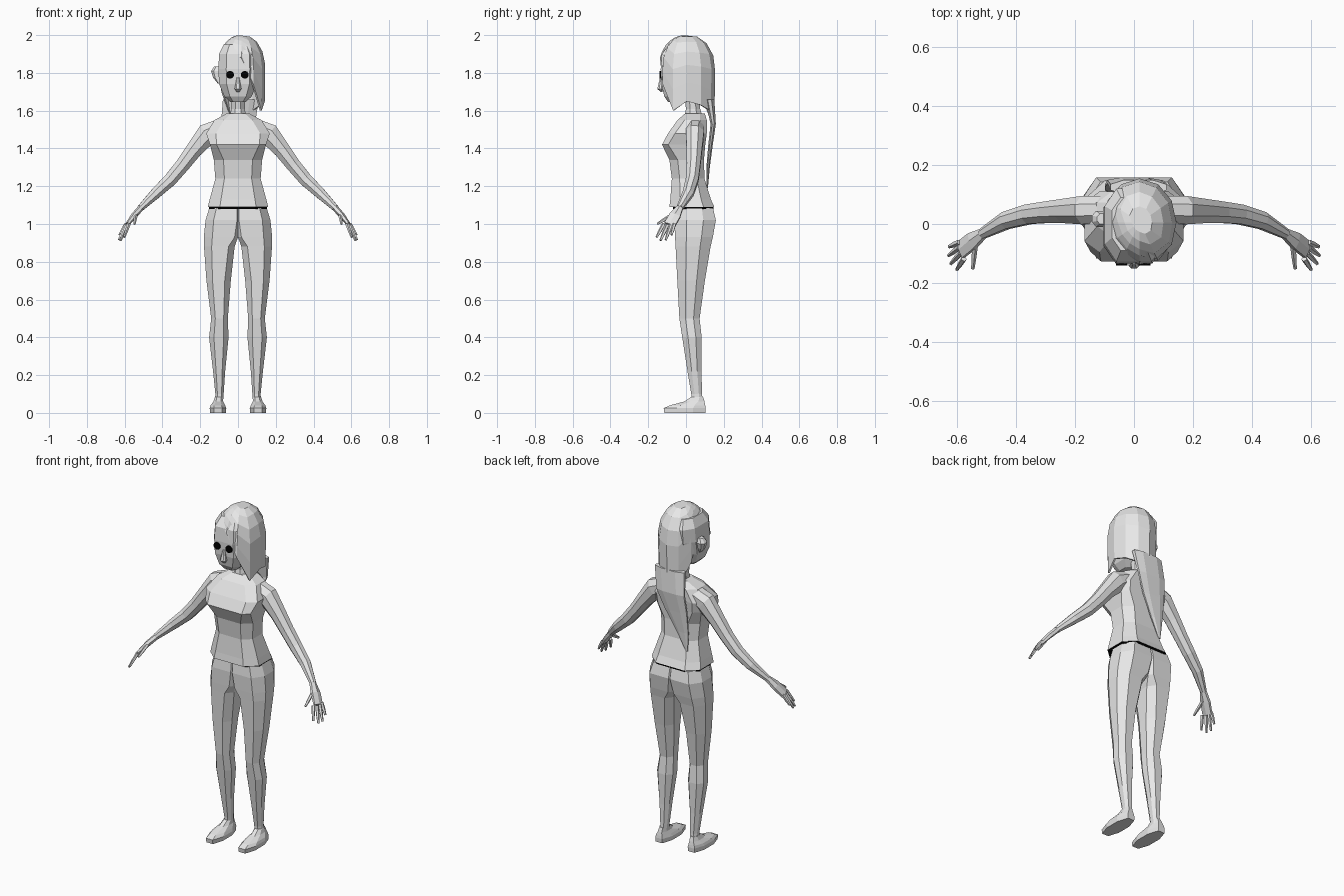
import bpy, bmesh, math
from mathutils import Vector

if "Cube" in bpy.data.objects:
    bpy.data.objects.remove(bpy.data.objects["Cube"])


def material(name, v):
    m = bpy.data.materials.new(name)
    m.diffuse_color = (v, v, v, 1)
    m.use_nodes = True
    m.node_tree.nodes["Principled BSDF"].inputs["Base Color"].default_value = m.diffuse_color
    return m


GREY = material("plain grey", 0.8)
BLACK = material("black", 0.0)


def finish(name, bm, mat=GREY):
    bmesh.ops.recalc_face_normals(bm, faces=bm.faces[:])
    me = bpy.data.meshes.new(name)
    bm.to_mesh(me)
    bm.free()
    me.materials.append(mat)
    ob = bpy.data.objects.new(name, me)
    bpy.context.collection.objects.link(ob)
    return ob


def loft(name, rings, mat=GREY, side=1, caps=True):
    """Skin a list of closed rings; side=-1 mirrors in x."""
    bm = bmesh.new()
    loops = [[bm.verts.new((p[0] * side, p[1], p[2])) for p in r] for r in rings]
    n = len(loops[0])
    for a, b in zip(loops, loops[1:]):
        for i in range(n):
            j = (i + 1) % n
            bm.faces.new((a[i], a[j], b[j], b[i]))
    if caps:
        bm.faces.new(loops[0])
        bm.faces.new(loops[-1])
    return finish(name, bm, mat)


def octa(z, x0, x1, y0, y1, c0=.25, c1=.25, cy=.3):
    """Level eight-sided ring; c0 and c1 are the corner cuts at x0 and x1."""
    w, d = x1 - x0, y1 - y0
    k0, k1 = min(cy, c0 * 1.2) * d, min(cy, c1 * 1.2) * d
    return [(x0, y0 + k0, z), (x0 + c0 * w, y0, z), (x1 - c1 * w, y0, z),
            (x1, y0 + k1, z), (x1, y1 - k1, z), (x1 - c1 * w, y1, z),
            (x0 + c0 * w, y1, z), (x0, y1 - k0, z)]


def tube(name, path, side, n=8):
    """Tube along (x, y, z, half width in y, half thickness)."""
    pts = [Vector(p[:3]) for p in path]
    rings = []
    for i, p in enumerate(path):
        t = (pts[min(i + 1, len(pts) - 1)] - pts[max(i - 1, 0)]).normalized()
        u = Vector((0, 1, 0))
        u = (u - t * u.dot(t)).normalized()
        v = t.cross(u)
        rings.append([pts[i] + u * p[3] * math.cos(a) + v * p[4] * math.sin(a)
                      for a in [math.tau * (k + .5) / n for k in range(n)]])
    return loft(name, rings, GREY, side)


def sym(z, hw, y0, y1, c=.2):
    return octa(z, -hw, hw, y0, y1, c, c)


# Shirt with a black underside
shirt = loft("shirt", [sym(*r) for r in [
    (1.09, .16, -.088, .15), (1.13, .15, -.083, .132), (1.24, .12, -.075, .098),
    (1.34, .128, -.088, .095), (1.42, .148, -.127, .102, .12),
    (1.48, .168, -.095, .11, .15), (1.55, .125, -.045, .11), (1.585, .06, -.005, .10)]])
shirt.data.materials.append(BLACK)
for f in shirt.data.polygons:
    if f.normal.z < -.9 and f.center.z < 1.1:
        f.material_index = 1

# Black waistband
loft("waistband", [sym(z, .153, -.068, .146) for z in (1.08, 1.091)], BLACK)

# Neck and head
loft("neck", [sym(1.56, .045, -.01, .09, .3), sym(1.61, .036, .0, .075, .3),
              sym(1.69, .036, -.01, .07, .3)])
loft("head", [sym(*r) for r in [
    (1.645, .04, -.095, .0), (1.675, .072, -.115, .05), (1.74, .1, -.13, .09),
    (1.82, .104, -.134, .115), (1.90, .1, -.128, .12), (1.95, .075, -.09, .09)]])
loft("nose", [octa(1.70, -.008, .008, -.135, -.125), octa(1.715, -.018, .018, -.152, -.12),
              octa(1.775, -.007, .007, -.138, -.12)])
loft("ear", [octa(1.745, -.108, -.09, -.01, .02), octa(1.775, -.132, -.09, -.01, .035),
             octa(1.81, -.142, -.09, -.01, .045), octa(1.835, -.125, -.09, .0, .035)])

# Eyes
for x in (-.042, .036):
    bm = bmesh.new()
    bmesh.ops.create_cone(bm, cap_ends=True, segments=10, radius1=.021, radius2=.021, depth=.009)
    for v in bm.verts:
        v.co = Vector((v.co.x + x, -.136 + v.co.z, v.co.y + 1.79))
    finish("eye", bm, BLACK)

# Swept hair shell: each column around the head stops at its own height
ENDS = [1.65, 1.63, 1.60, 1.57, 1.57, 1.70, 1.89, 1.91, 1.91, 1.88, 1.74, 1.60]
rings = []
for f in (.02, .1, .25, .45, .72, 1):
    ring = []
    for i, end in enumerate(ENDS):
        a = math.tau * i / 12
        z = 2 - (2 - end) * f
        r = math.sqrt(max(0, 1 - ((z - 1.82) / .18) ** 2)) if z > 1.82 else 1 - (1.82 - z) * .15
        r = r ** .85
        ring.append((.019 + .126 * r * math.cos(a), .005 + .15 * r * math.sin(a), z))
    rings.append(ring)
hair = loft("hair", rings, caps=False)
bm = bmesh.new()
bm.from_mesh(hair.data)
bmesh.ops.holes_fill(bm, edges=[e for e in bm.edges if e.is_boundary
                                and all(v.co.z > 1.99 for v in e.verts)], sides=0)
bmesh.ops.recalc_face_normals(bm, faces=bm.faces[:])
bm.to_mesh(hair.data)
bm.free()
mod = hair.modifiers.new("thickness", "SOLIDIFY")
mod.thickness = .01
mod.offset = -1

# Long lock down the back, ending in a point
loft("back_lock", [octa(*r) for r in [
    (1.66, -.08, .11, .10, .15), (1.53, -.09, .09, .13, .158), (1.42, -.098, .045, .118, .142),
    (1.30, -.098, -.02, .108, .126), (1.19, -.09, -.078, .108, .116)]])

for s, label in ((1, "left"), (-1, "right")):
    # Leg, with its upper end meeting the other leg on the centre line
    loft(label + "_leg", [octa(*r) for r in [
        (.05, .08, .122, .03, .09), (.10, .076, .12, .028, .085),
        (.22, .068, .132, .008, .082), (.40, .05, .153, -.02, .083),
        (.50, .054, .142, -.035, .072), (.70, .038, .167, -.046, .1),
        (.88, .018, .18, -.055, .13, .2, .25), (.93, .0, .181, -.058, .142, .1, .25),
        (1.02, .0, .172, -.062, .158, .03, .25), (1.085, .0, .152, -.055, .143, .03, .25)]],
        side=s)
    # Foot
    loft(label + "_foot", [octa(*r) for r in [
        (0, .064, .148, -.115, .103), (.025, .062, .15, -.118, .104),
        (.04, .068, .145, -.085, .102), (.06, .078, .13, -.01, .098),
        (.085, .08, .122, .028, .09)]], side=s)
    # Arm
    tube(label + "_arm", [
        (.06, .05, 1.525, .05, .048), (.165, .047, 1.475, .052, .062),
        (.235, .044, 1.39, .044, .047), (.295, .04, 1.31, .039, .041),
        (.358, .033, 1.235, .036, .038), (.435, .012, 1.163, .032, .031),
        (.515, -.033, 1.085, .019, .019)], s)
    # Palm, fingers and thumb
    tube(label + "_palm", [
        (.51, -.03, 1.09, .018, .017), (.55, -.058, 1.045, .034, .016),
        (.588, -.087, .995, .035, .011)], s, 6)
    for name, a, b in [
            ("index", (.578, -.118, 1.0), (.602, -.155, .93)),
            ("middle", (.587, -.098, .995), (.622, -.135, .913)),
            ("ring", (.593, -.08, .995), (.63, -.107, .915)),
            ("little", (.593, -.062, 1.0), (.628, -.077, .942)),
            ("thumb", (.54, -.07, 1.05), (.548, -.152, 1.0))]:
        m = [(p + q) / 2 for p, q in zip(a, b)]
        tube(f"{label}_{name}_finger", [(*a, .010, .010), (*m, .010, .009), (*b, .006, .006)], s, 5)
